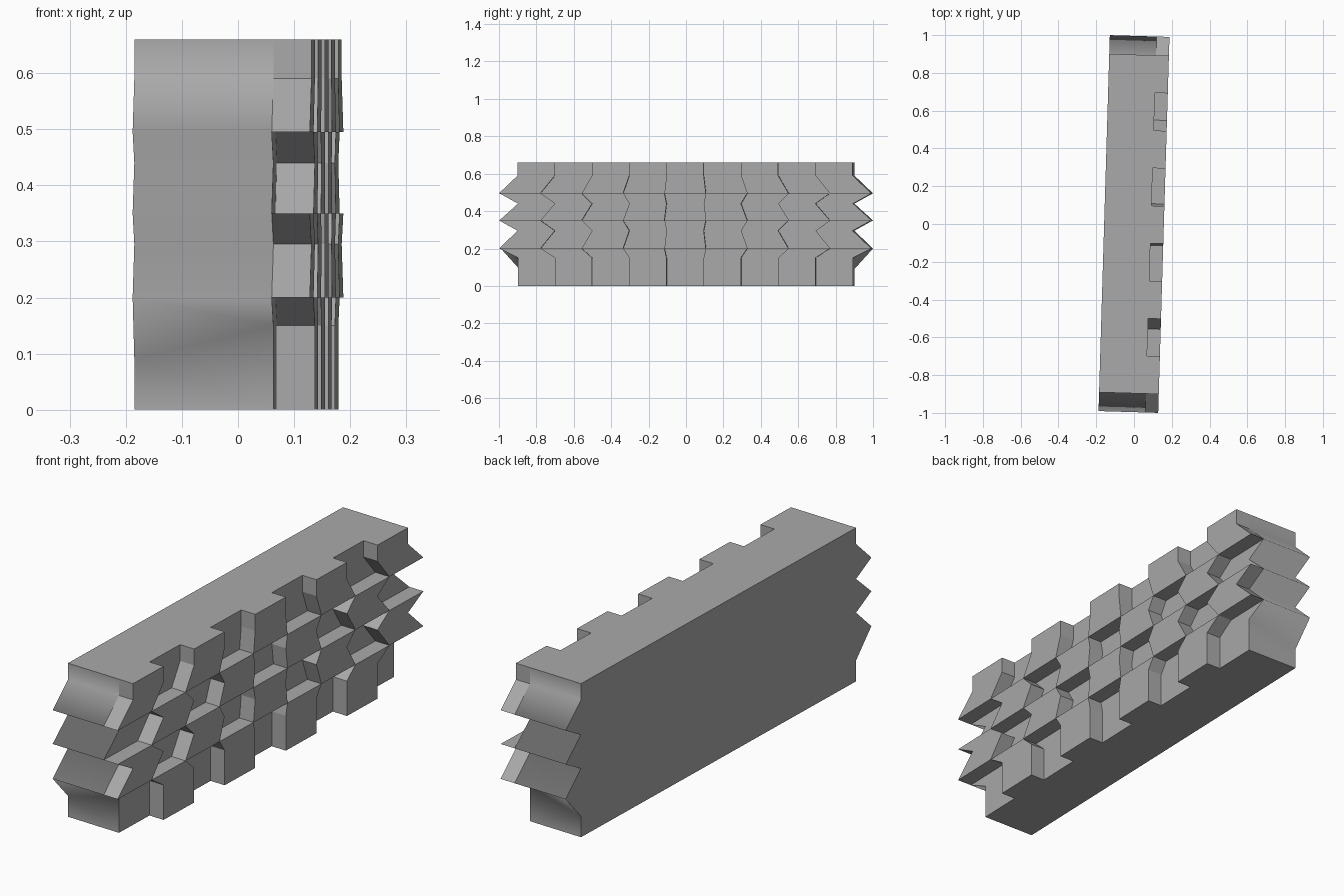
import bpy
import bmesh
from mathutils import Matrix

cube = bpy.data.objects.get("Cube")
if cube:
    bpy.data.objects.remove(cube, do_unlink=True)

COLUMNS = 9
BACK_X, RECESS_X, RAISE = -0.158, 0.090, 0.068
END_Y = 0.896            # half length at the notches
FLARE = 10 / 9           # the ridges reach this much further

# Zigzag profile: (is a ridge, height)
PROFILE = [(0, 0), (0, .15), (1, .20), (0, .295), (1, .35),
           (0, .44), (1, .495), (0, .59), (0, .66)]

grey = bpy.data.materials.new("stone grey")
grey.use_nodes = True
colour = (0.4, 0.4, 0.4, 1)
grey.diffuse_color = colour
grey.node_tree.nodes["Principled BSDF"].inputs["Base Color"].default_value = colour

bm = bmesh.new()


def line(x, y, low_notch=.15):
    """One zigzag column line of vertices, from bottom to top."""
    return [bm.verts.new((x, y * (FLARE if ridge else 1),
                          low_notch if i == 1 else z))
            for i, (ridge, z) in enumerate(PROFILE)]


# Front column lines and the two back corners
front = [line(RECESS_X, END_Y * (2 * i / COLUMNS - 1)) for i in range(COLUMNS + 1)]
back = [line(BACK_X, y, .09) for y in (-END_Y, END_Y)]

# Checkered brick cells, four rows of hexagons
raised = []
for c in range(COLUMNS):
    for r in range(4):
        rows = slice(2 * r, 2 * r + 3)
        cell = bm.faces.new(front[c][rows] + front[c + 1][rows][::-1])
        if (c + r) % 2:
            raised.append(cell)

# Back, top and bottom
bm.faces.new(back[0] + back[1][::-1])
for k in (0, -1):
    bm.faces.new([f[k] for f in front] + [back[1][k], back[0][k]])

# Zigzag ends with soft shading
for a, b in ((front[0], back[0]), (front[-1], back[1])):
    for i in range(len(PROFILE) - 1):
        end = bm.faces.new((a[i], a[i + 1], b[i + 1], b[i]))
        end.smooth = True

bmesh.ops.recalc_face_normals(bm, faces=bm.faces[:])

# Push the raised bricks out
result = bmesh.ops.extrude_discrete_faces(bm, faces=raised)
for face in result["faces"]:
    bmesh.ops.translate(bm, verts=face.verts[:], vec=(RAISE, 0, 0))

# Slight turn of the whole block
bmesh.ops.rotate(bm, verts=bm.verts[:], cent=(0, 0, 0),
                 matrix=Matrix.Rotation(-0.03, 3, "Z"))

mesh = bpy.data.meshes.new("brick_wall_block")
bm.to_mesh(mesh)
bm.free()
mesh.materials.append(grey)
wall = bpy.data.objects.new("brick_wall_block", mesh)
bpy.context.collection.objects.link(wall)
